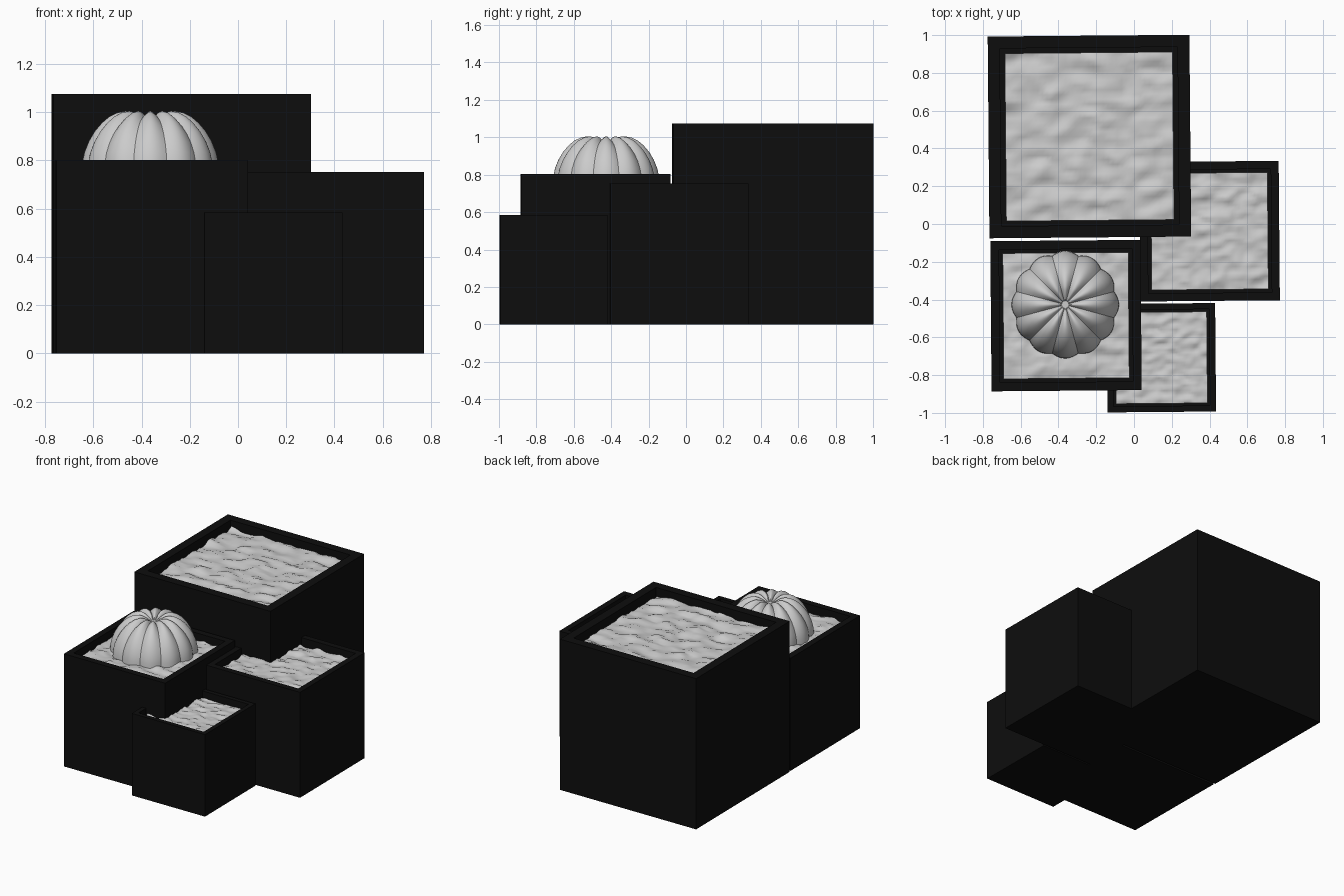
import bpy, bmesh
from math import sin, cos, pi, radians
from mathutils import Vector, noise

if "Cube" in bpy.data.objects:
    bpy.data.objects.remove(bpy.data.objects["Cube"])

TILT = radians(0.5)
dark = bpy.data.materials.new("dark_planter")
dark.diffuse_color = (0.004, 0.004, 0.004, 1)
dark.use_nodes = True
dark.node_tree.nodes["Principled BSDF"].inputs["Base Color"].default_value = dark.diffuse_color


def finish(bm, name, loc, rot=0.0, mat=None):
    me = bpy.data.meshes.new(name)
    bmesh.ops.recalc_face_normals(bm, faces=bm.faces)
    bm.to_mesh(me)
    bm.free()
    ob = bpy.data.objects.new(name, me)
    bpy.context.collection.objects.link(ob)
    ob.location = loc
    ob.rotation_euler.z = rot
    if mat:
        me.materials.append(mat)
    return ob


# Square planter with a rim and a shallow recess
def planter(name, cx, cy, size, height, rim):
    bm = bmesh.new()
    bmesh.ops.create_cube(bm, size=1)
    for v in bm.verts:
        v.co = Vector((v.co.x * size, v.co.y * size, (v.co.z + 0.5) * height))
    bm.normal_update()
    top = max(bm.faces, key=lambda f: f.calc_center_median().z)
    bmesh.ops.inset_region(bm, faces=[top], thickness=rim)
    ext = bmesh.ops.extrude_discrete_faces(bm, faces=[top])["faces"][0]
    for v in ext.verts:
        v.co.z -= 0.075
    finish(bm, name, (cx, cy, 0), TILT, dark)


# Lumpy soil filling the planter opening
def soil(name, cx, cy, size, level, seed):
    bm = bmesh.new()
    bmesh.ops.create_grid(bm, x_segments=36, y_segments=36, size=size / 2)
    k = 7.0 / size
    for v in bm.verts:
        p = Vector((v.co.x * k, v.co.y * k * 1.7, seed))
        v.co.z = 0.026 * size * (noise.noise(p) + 0.5 * noise.noise(p * 2.2))
    ob = finish(bm, name, (cx, cy, level), TILT)
    for f in ob.data.polygons:
        f.use_smooth = True


# name, centre x, centre y, outer size, height, rim width
pots = [
    ("large", -0.236, 0.463, 1.068, 1.075, 0.09),
    ("cactus", -0.36, -0.485, 0.795, 0.803, 0.065),
    ("side", 0.400, -0.038, 0.738, 0.752, 0.06),
    ("small", 0.145, -0.708, 0.574, 0.585, 0.045),
]
for i, (n, x, y, s, h, r) in enumerate(pots):
    planter(n + "_planter", x, y, s, h, r)
    soil(n + "_soil", x, y, s - 2 * r, h - 0.04, i * 11.3)

# Ribbed round cactus: dimpled profile swept with a scalloped radius
profile = [(0.02, 0.968), (0.045, 0.985), (0.075, 1.0), (0.10, 1.005),
           (0.135, 0.999), (0.17, 0.982), (0.20, 0.957), (0.23, 0.922),
           (0.255, 0.88), (0.273, 0.835), (0.283, 0.79), (0.285, 0.75),
           (0.275, 0.735)]
RIBS, SEG = 12, 120
bm = bmesh.new()
rings = []
for r, z in profile:
    ring = []
    for j in range(SEG):
        a = 2 * pi * j / SEG
        dip = 1 - abs(cos(a * RIBS / 2))
        rr = r * (1 - 0.06 * dip)
        zz = z - 0.022 * dip * max(0.0, min(1.0, r / 0.06)) * max(0.0, (z - 0.8) / 0.2)
        ring.append(bm.verts.new((rr * sin(a), -rr * cos(a), zz)))
    rings.append(ring)
for a, b in zip(rings, rings[1:]):
    for j in range(SEG):
        k = (j + 1) % SEG
        bm.faces.new((a[j], b[j], b[k], a[k]))
bm.faces.new(rings[0])
bm.faces.new(rings[-1])
cactus = finish(bm, "round_cactus", (-0.364, -0.427, 0))
bpy.context.view_layer.objects.active = cactus
cactus.select_set(True)
bpy.ops.object.shade_smooth_by_angle(angle=radians(30))
